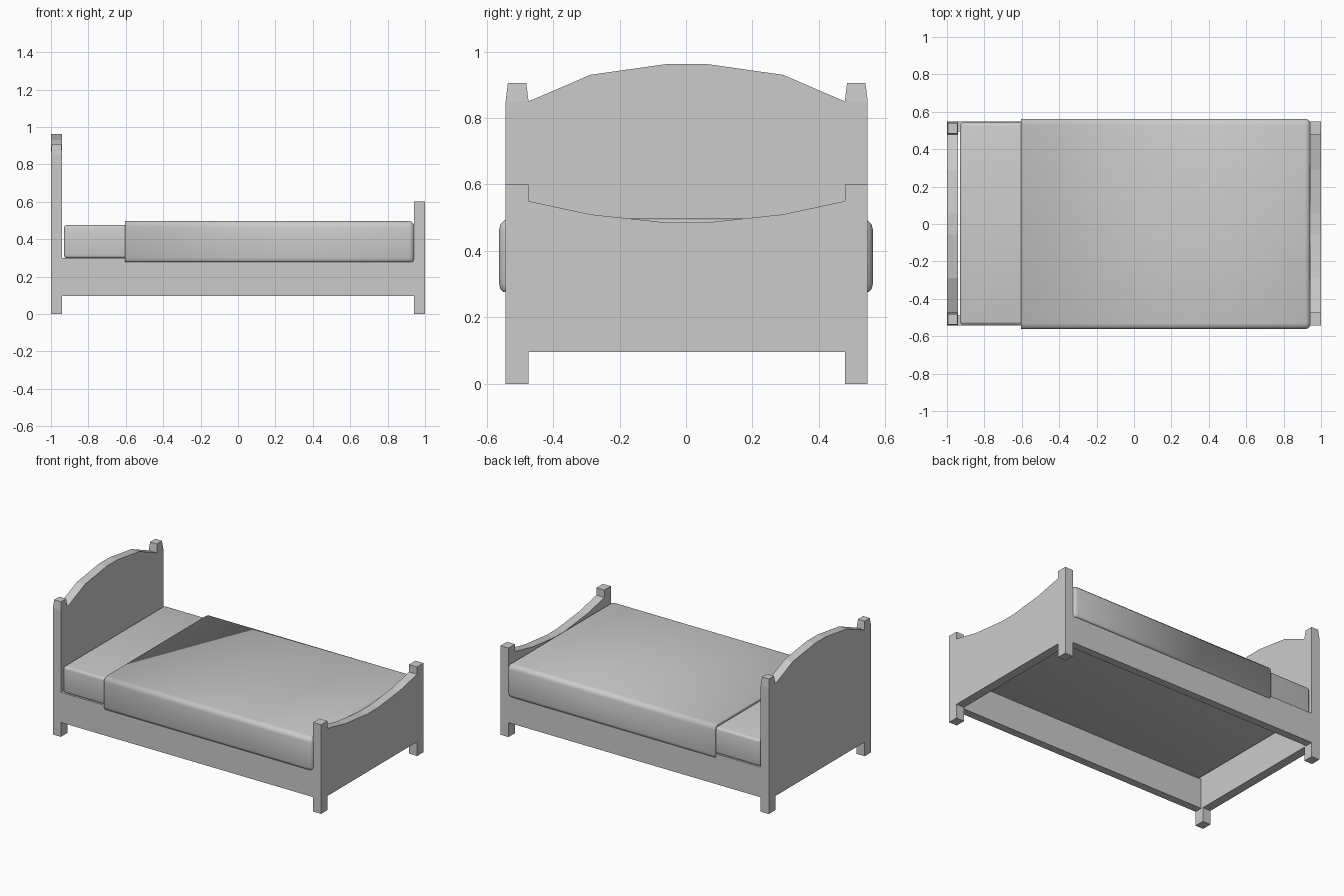
import bpy, bmesh

if "Cube" in bpy.data.objects:
    bpy.data.objects.remove(bpy.data.objects["Cube"])

YC = 0.002          # frame sits slightly off the blanket centre
YO, YI = 0.545, 0.476   # outer and inner face of the posts


def finish(name, bm, smooth=False):
    bmesh.ops.recalc_face_normals(bm, faces=bm.faces[:])
    me = bpy.data.meshes.new(name)
    bm.to_mesh(me)
    bm.free()
    ob = bpy.data.objects.new(name, me)
    bpy.context.collection.objects.link(ob)
    if smooth:
        bpy.ops.object.select_all(action='DESELECT')
        ob.select_set(True)
        bpy.context.view_layer.objects.active = ob
        bpy.ops.object.shade_smooth_by_angle(angle=0.7)
    return ob


def box(x0, x1, y0, y1, z0, z1, bevel=0.0, segs=3):
    bm = bmesh.new()
    bmesh.ops.create_cube(bm, size=1)
    for v in bm.verts:
        v.co = ((x0 + x1) / 2 + v.co.x * (x1 - x0),
                (y0 + y1) / 2 + v.co.y * (y1 - y0),
                (z0 + z1) / 2 + v.co.z * (z1 - z0))
    if bevel:
        bmesh.ops.bevel(bm, geom=bm.edges[:], offset=bevel, segments=segs,
                        profile=0.5, affect='EDGES')
    return bm


def board(name, x0, x1, half):
    """Extrude a profile, given as its +y half from bottom to top, along x."""
    pts = half + [(-y, z) for y, z in reversed(half)]
    bm = bmesh.new()
    face = bm.faces.new([bm.verts.new((x0, y + YC, z)) for y, z in pts])
    ext = bmesh.ops.extrude_face_region(bm, geom=[face], use_keep_orig=True)
    for v in ext['geom']:
        if isinstance(v, bmesh.types.BMVert):
            v.co.x = x1
    return finish(name, bm)


leg = [(YI, 0.095), (YI, 0), (YO, 0)]

# Headboard with arched top
board("headboard", -1, -0.94, leg + [(YO, 0.85), (YI, 0.85), (0.29, 0.93), (0.057, 0.963)])

# Footboard with dipped top and square post ends
board("footboard", 0.94, 1, leg + [(YO, 0.6), (YI, 0.6), (YI, 0.55), (0.29, 0.51), (0.057, 0.485)])

for s, side in ((-1, "front"), (1, "back")):
    # Tapered caps on the headboard posts
    ya, yb = sorted((s * YI + YC, s * YO + YC))
    bm = box(-1, -0.94, ya, yb, 0.85, 0.906)
    for v in bm.verts:
        if v.co.z > 0.88:
            v.co.x = -0.97 + (v.co.x + 0.97) * 0.84
            v.co.y = (ya + yb) / 2 + (v.co.y - (ya + yb) / 2) * 0.8
    finish(side + "_post_cap", bm)
    # Side rails flush with the posts
    ya, yb = sorted((s * 0.492 + YC, s * YO + YC))
    finish(side + "_side_rail", box(-0.94, 0.94, ya, yb, 0.097, 0.3))

# Mattress
finish("mattress", box(-0.93, 0.94, -0.538, 0.542, 0.298, 0.476, 0.016), True)

# Blanket: rounded shell, open at the head end and underneath
bm = box(-0.7, 0.945, -0.5625, 0.5625, 0.268, 0.497, 0.032)
for co, no in (((-0.605, 0, 0), (-1, 0, 0)), ((0, 0, 0.277), (0, 0, -1))):
    bmesh.ops.bisect_plane(bm, geom=bm.verts[:] + bm.edges[:] + bm.faces[:],
                           plane_co=co, plane_no=no, clear_outer=True)
blanket = finish("blanket", bm, True)
mod = blanket.modifiers.new("thickness", 'SOLIDIFY')
mod.thickness = 0.021
mod.offset = -1
